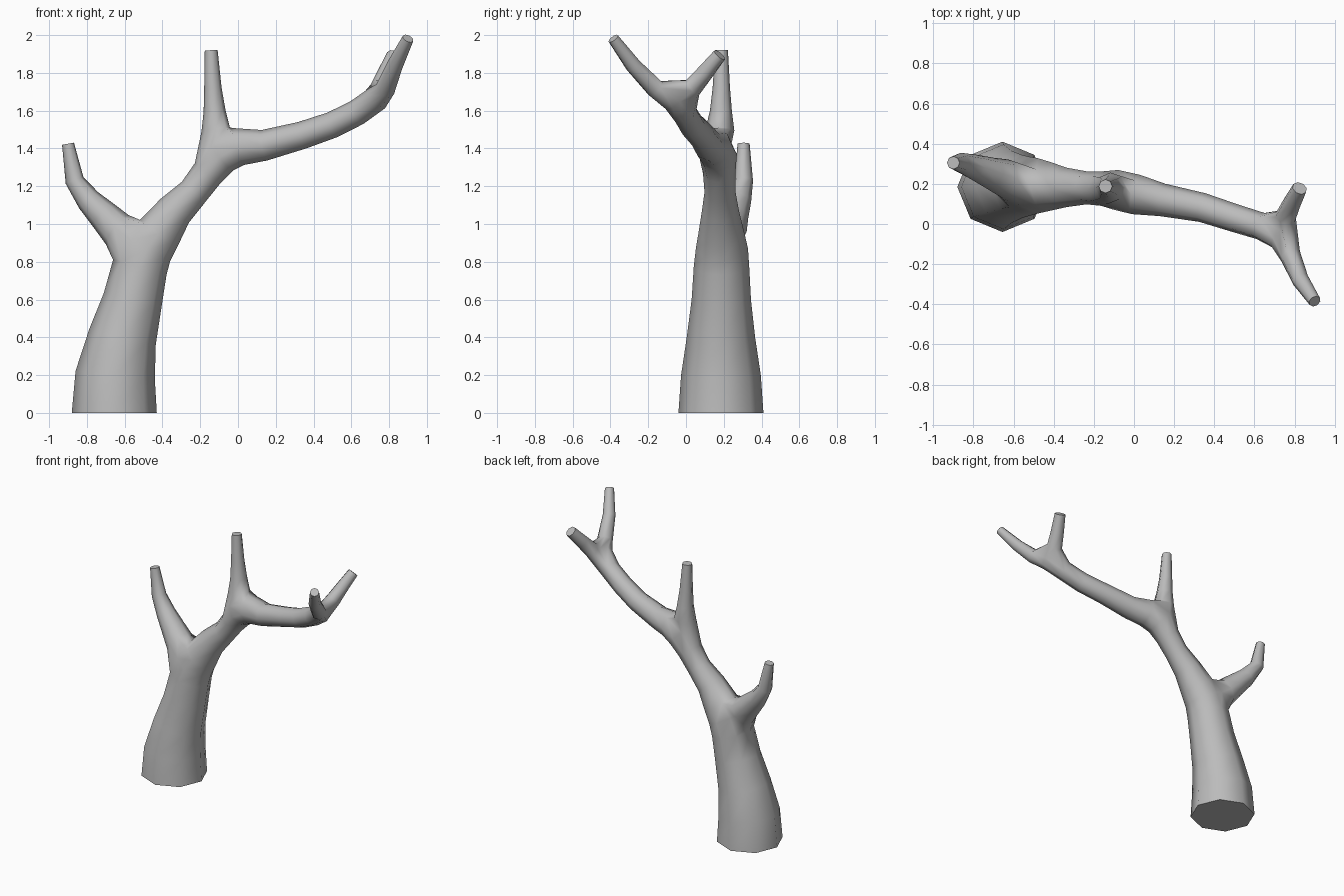
import bpy, bmesh, math
from mathutils import Vector

cube = bpy.data.objects.get("Cube")
if cube:
    bpy.data.objects.remove(cube, do_unlink=True)

SIDES = 8

# Each path point: x, y, z, radius
trunk = [
    (-.655, .185, 0, .225), (-.65, .185, .2, .211), (-.612, .185, .4, .181),
    (-.557, .187, .6, .157), (-.52, .188, .77, .147), (-.48, .19, .87, .138),
    (-.42, .187, .95, .122), (-.335, .182, 1.07, .098), (-.235, .18, 1.17, .082),
    (-.16, .176, 1.27, .086), (-.09, .17, 1.36, .1), (.01, .147, 1.41, .1),
    (.14, .12, 1.417, .082), (.34, .082, 1.47, .073), (.5, .03, 1.525, .07),
    (.63, -.01, 1.59, .069), (.735, -.07, 1.665, .068), (.78, -.16, 1.715, .053),
    (.83, -.28, 1.84, .043), (.9, -.385, 1.982, .031),
]
# Side branches: index of the trunk ring they grow from, then their path
branches = [
    (5, [(-.64, .225, .97, .098), (-.71, .25, 1.045, .082), (-.79, .28, 1.125, .066),
         (-.865, .305, 1.23, .05), (-.9, .305, 1.425, .032)]),
    (10, [(-.118, .18, 1.5, .076), (-.124, .185, 1.6, .058),
          (-.133, .187, 1.72, .046), (-.142, .188, 1.92, .034)]),
    (16, [(.755, .035, 1.722, .054), (.785, .1, 1.8, .046), (.825, .178, 1.895, .038)]),
]

bm = bmesh.new()


def make_rings(path, start_dir=None):
    """Rings of vertices set square to the path."""
    pts = [Vector(p[:3]) for p in path]
    rings = []
    for i, p in enumerate(path):
        t = pts[min(i + 1, len(pts) - 1)] - pts[max(i - 1, 0)]
        if i == 0 and start_dir:
            t = start_dir
        t = t.normalized()
        a = Vector((0, 1, 0))
        a = (a - t * a.dot(t)).normalized()
        b = t.cross(a)
        ring = []
        for k in range(SIDES):
            ang = math.tau * k / SIDES
            ring.append(bm.verts.new(pts[i] + p[3] * (a * math.cos(ang) + b * math.sin(ang))))
        rings.append(ring)
    return rings


def bridge(r1, r2):
    for k in range(SIDES):
        n = (k + 1) % SIDES
        bm.faces.new((r1[k], r1[n], r2[n], r2[k]))


def skin(rings):
    for r1, r2 in zip(rings, rings[1:]):
        bridge(r1, r2)
    bm.faces.new(rings[-1])


def attach(ring, centre, path):
    """Open a patch of four faces on the trunk and grow a branch from its rim."""
    aim = (Vector(path[0][:3]) - centre).normalized()
    hub = max(ring, key=lambda v: (v.co - centre).normalized().dot(aim))
    rim = list({v for f in hub.link_faces for v in f.verts} - {hub})
    out = (hub.co - centre).normalized()
    u = out.orthogonal().normalized()
    w = out.cross(u)
    rim.sort(key=lambda v: math.atan2((v.co - hub.co).dot(w), (v.co - hub.co).dot(u)))
    bm.verts.remove(hub)
    rings = make_rings(path, Vector(path[1][:3]) - centre)
    skin(rings)
    # Line the rim up with the first ring of the branch
    options = []
    for order in (rim, rim[::-1]):
        options += [order[s:] + order[:s] for s in range(SIDES)]
    best = min(options, key=lambda o: sum((a.co - b.co).length_squared
                                          for a, b in zip(o, rings[0])))
    bridge(best, rings[0])


# Trunk sweeping out into the long bough and front tine
trunk_rings = make_rings(trunk, Vector((0, 0, 1)))
skin(trunk_rings)
bm.faces.new(trunk_rings[0][::-1])

# Low branch, upright twig and back tine
for index, path in branches:
    attach(trunk_rings[index], Vector(trunk[index][:3]), path)

bmesh.ops.recalc_face_normals(bm, faces=bm.faces[:])
mesh = bpy.data.meshes.new("branching_trunk")
bm.to_mesh(mesh)
bm.free()

grey = bpy.data.materials.new("plain grey")
grey.use_nodes = True
colour = (.5, .5, .5, 1)
grey.diffuse_color = colour
grey.node_tree.nodes["Principled BSDF"].inputs["Base Color"].default_value = colour
mesh.materials.append(grey)

obj = bpy.data.objects.new("branching_trunk", mesh)
bpy.context.collection.objects.link(obj)
bpy.ops.object.select_all(action='DESELECT')
obj.select_set(True)
bpy.context.view_layer.objects.active = obj
bpy.ops.object.shade_smooth_by_angle(angle=math.radians(62))
